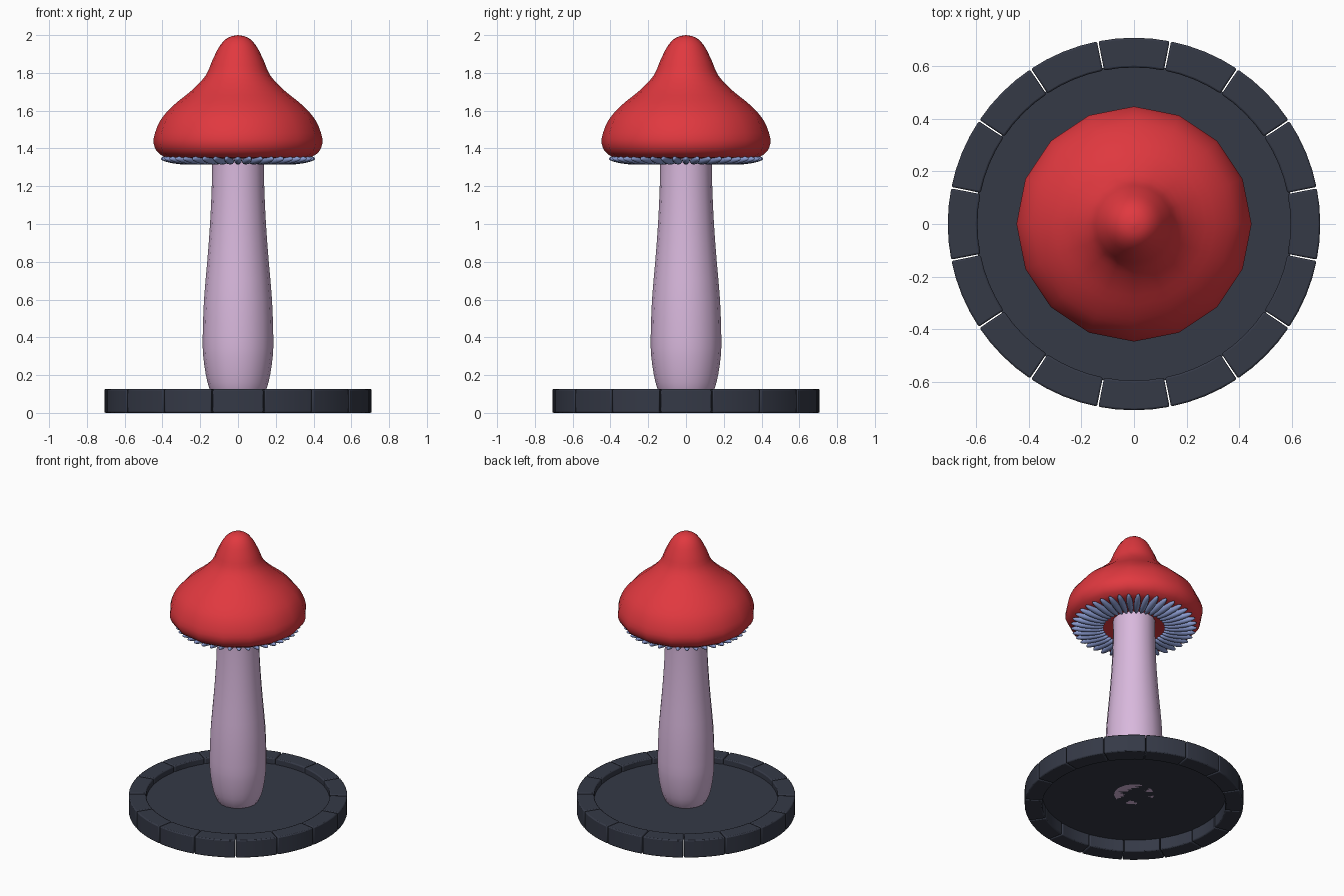
import bpy, bmesh, math
from mathutils import Matrix

if "Cube" in bpy.data.objects:
    bpy.data.objects.remove(bpy.data.objects["Cube"])


def material(name, color):
    m = bpy.data.materials.new(name)
    m.diffuse_color = (*color, 1)
    m.use_nodes = True
    m.node_tree.nodes["Principled BSDF"].inputs["Base Color"].default_value = m.diffuse_color
    return m


RED = material("cap_red", (0.75, 0.04, 0.05))
LILAC = material("stem_lilac", (0.69, 0.48, 0.72))
BLUE = material("gill_blue", (0.25, 0.32, 0.62))
SLATE = material("stone_slate", (0.035, 0.041, 0.062))


def finish(name, bm, mat, smooth_angle=None):
    bmesh.ops.recalc_face_normals(bm, faces=bm.faces)
    me = bpy.data.meshes.new(name)
    bm.to_mesh(me)
    bm.free()
    me.materials.append(mat)
    ob = bpy.data.objects.new(name, me)
    bpy.context.collection.objects.link(ob)
    if smooth_angle:
        bpy.ops.object.select_all(action='DESELECT')
        ob.select_set(True)
        bpy.context.view_layer.objects.active = ob
        bpy.ops.object.shade_smooth_by_angle(angle=math.radians(smooth_angle))
    return ob


def spline(pts, steps=3):
    """Catmull-Rom curve through the profile points."""
    out = []
    for i in range(len(pts) - 1):
        a, b, c, d = (pts[max(0, min(len(pts) - 1, i + k))] for k in (-1, 0, 1, 2))
        for s in range(steps):
            t = s / steps
            out.append(tuple(0.5 * (2 * q + (r - p) * t + (2 * p - 5 * q + 4 * r - w) * t * t
                                    + (3 * q - p - 3 * r + w) * t ** 3)
                             for p, q, r, w in zip(a, b, c, d)))
    return out + [pts[-1]]


def lathe(name, profile, mat, sides=16):
    bm = bmesh.new()
    vs = [bm.verts.new((max(r, 0), 0, z)) for r, z in profile]
    es = [bm.edges.new(p) for p in zip(vs, vs[1:])]
    bmesh.ops.spin(bm, geom=vs + es, cent=(0, 0, 0), axis=(0, 0, 1),
                   angle=2 * math.pi, steps=sides)
    bmesh.ops.remove_doubles(bm, verts=bm.verts, dist=1e-4)
    return finish(name, bm, mat, 60)


# Cap: bell with a knob, closed underneath
outer = [(0, 2.0), (0.05, 1.988), (0.094, 1.947), (0.135, 1.868), (0.17, 1.788),
         (0.243, 1.709), (0.34, 1.63), (0.41, 1.55), (0.447, 1.45), (0.43, 1.385),
         (0.385, 1.352)]
lathe("cap", spline(outer) + [(0.33, 1.347), (0.2, 1.37), (0.1, 1.38)], RED)

# Stem
stem = [(0.13, 0.085), (0.152, 0.13), (0.17, 0.2), (0.184, 0.3), (0.187, 0.4), (0.18, 0.6),
        (0.163, 0.8), (0.148, 1.0), (0.139, 1.2), (0.137, 1.39)]
lathe("stem", [(0, 0.085)] + spline(stem, 2), LILAC)

# Gills: ring of slim ellipsoids under the cap
bm = bmesh.new()
GILLS = 40
for i in range(GILLS):
    mat = (Matrix.Rotation(2 * math.pi * i / GILLS, 4, 'Z')
           @ Matrix.Translation((0.302, 0, 1.338))
           @ Matrix.Rotation(-0.08, 4, 'Y')
           @ Matrix.Diagonal((0.108, 0.021, 0.022, 1)))
    bmesh.ops.create_uvsphere(bm, u_segments=12, v_segments=8, radius=1,
                              matrix=mat @ Matrix.Rotation(math.pi / 2, 4, 'Y'))
finish("gills", bm, BLUE, 80)

# Base floor, recessed inside the stone ring
bm = bmesh.new()
bmesh.ops.create_circle(bm, cap_ends=True, segments=64, radius=0.605,
                        matrix=Matrix.Translation((0, 0, 0.085)))
finish("base_floor", bm, SLATE)

# Stone ring: 16 curved blocks with bevelled edges
STONES, SEGS, GAP = 16, 4, 0.004
R_IN, R_OUT, HEIGHT = 0.595, 0.708, 0.126
bm = bmesh.new()
for i in range(STONES):
    mid, half = 2 * math.pi * i / STONES, math.pi / STONES
    rings = []
    for s in range(SEGS + 1):
        a = mid + (half - GAP) * (2 * s / SEGS - 1)
        rings.append([bm.verts.new((r * math.cos(a), r * math.sin(a), z))
                      for r, z in ((R_IN, 0), (R_OUT, 0), (R_OUT, HEIGHT), (R_IN, HEIGHT))])
    for p, q in zip(rings, rings[1:]):
        for k in range(4):
            bm.faces.new((p[k], p[(k + 1) % 4], q[(k + 1) % 4], q[k]))
    bm.faces.new(rings[0])
    bm.faces.new(rings[-1])
ring = finish("stone_ring", bm, SLATE, 35)
bev = ring.modifiers.new("bevel", 'BEVEL')
bev.width = 0.007
bev.segments = 2
bev.limit_method = 'ANGLE'
